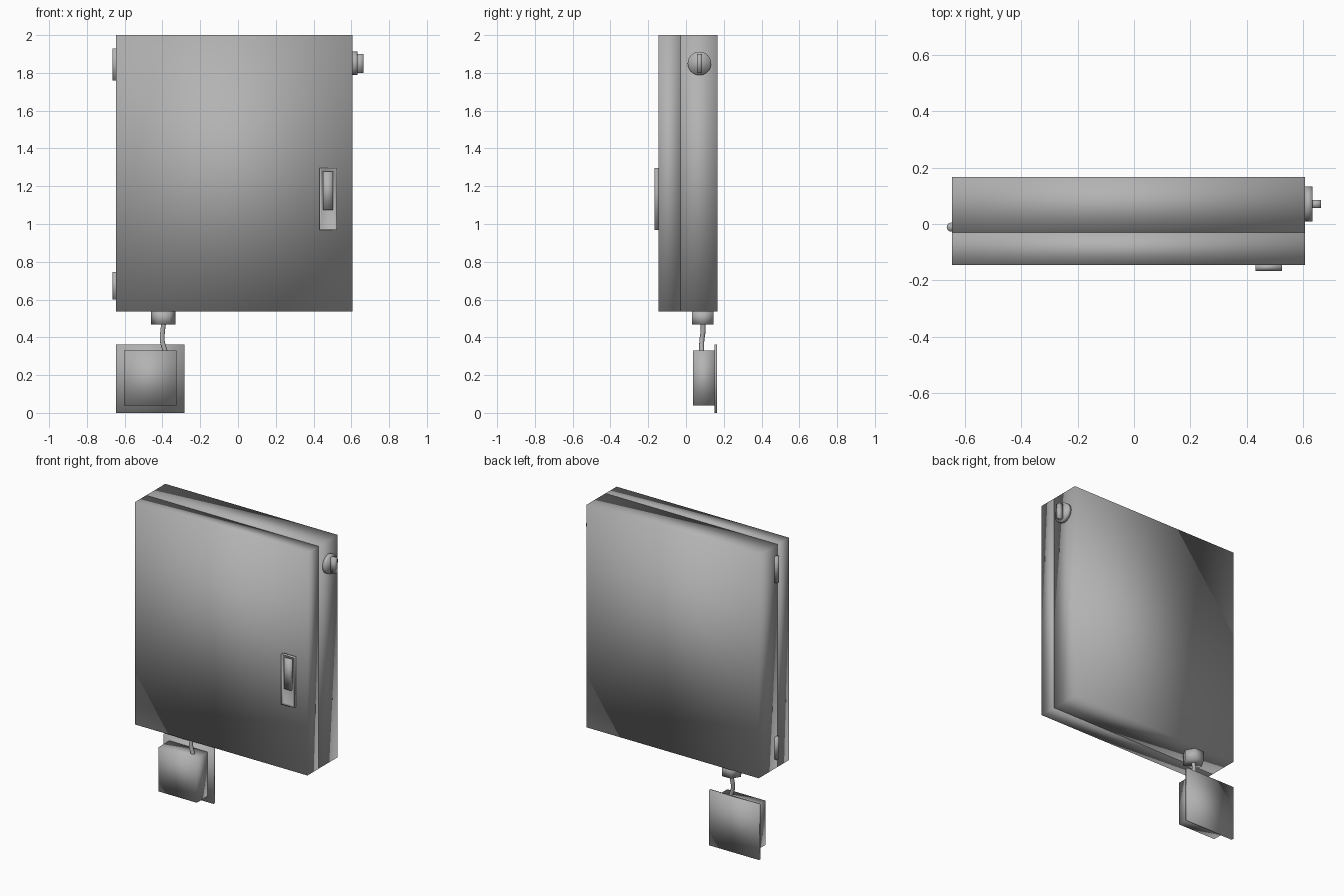
import bpy, bmesh, math
from mathutils import Matrix, Vector

if "Cube" in bpy.data.objects:
    bpy.data.objects.remove(bpy.data.objects["Cube"])

# Dark grey paint shared by all parts
paint = bpy.data.materials.new("grey_paint")
paint.diffuse_color = (0.45, 0.45, 0.45, 1)
paint.use_nodes = True
paint.node_tree.nodes["Principled BSDF"].inputs["Base Color"].default_value = paint.diffuse_color


def finish(name, bm, angle=None):
    """Turn a bmesh into a smooth-shaded object; angle keeps edges sharp."""
    bmesh.ops.recalc_face_normals(bm, faces=bm.faces[:])
    mesh = bpy.data.meshes.new(name)
    bm.to_mesh(mesh)
    bm.free()
    mesh.materials.append(paint)
    for p in mesh.polygons:
        p.use_smooth = True
    ob = bpy.data.objects.new(name, mesh)
    bpy.context.collection.objects.link(ob)
    if angle:
        bpy.ops.object.select_all(action='DESELECT')
        bpy.context.view_layer.objects.active = ob
        ob.select_set(True)
        bpy.ops.object.shade_smooth_by_angle(angle=math.radians(angle))
    return ob


def box_bm(x, y, z):
    """Box mesh from (min, max) ranges on each axis."""
    bm = bmesh.new()
    size = [r[1] - r[0] for r in (x, y, z)]
    mid = [(r[1] + r[0]) / 2 for r in (x, y, z)]
    bmesh.ops.create_cube(bm, size=1, matrix=Matrix.Translation(mid) @ Matrix.Diagonal((*size, 1)))
    return bm


def box(name, x, y, z, bevel=0):
    bm = box_bm(x, y, z)
    if bevel:
        bmesh.ops.bevel(bm, geom=bm.edges[:], offset=bevel, segments=2, affect='EDGES', profile=0.5)
    return finish(name, bm)


def cylinder(name, centre, radius, depth, axis='Z', sides=32, bevel=0, angle=None):
    bm = bmesh.new()
    rot = Matrix.Rotation(math.pi / 2, 4, 'Y' if axis == 'X' else 'Z')
    bmesh.ops.create_cone(bm, cap_ends=True, segments=sides, radius1=radius, radius2=radius,
                          depth=depth, matrix=Matrix.Translation(centre) @ rot)
    if bevel:
        rims = [e for e in bm.edges if any(len(f.verts) > 4 for f in e.link_faces)]
        bmesh.ops.bevel(bm, geom=rims, offset=bevel, segments=2, affect='EDGES', profile=0.5)
    return finish(name, bm, angle)


# Cabinet body and door
box("cabinet_body", (-0.646, 0.607), (-0.03, 0.167), (0.538, 2.0))
box("cabinet_door", (-0.646, 0.607), (-0.146, -0.03), (0.538, 2.0))

# Barrel hinges on the left edge
for label, low, high in (("upper", 1.76, 1.93), ("lower", 0.60, 0.745)):
    cylinder(label + "_hinge", (-0.649, -0.011, (low + high) / 2), 0.016, high - low, sides=16)

# Handle plate with a recessed pocket
bm = box_bm((0.431, 0.525), (-0.167, -0.144), (0.967, 1.297))
front = min(bm.faces, key=lambda f: f.calc_center_median().y)
bmesh.ops.inset_region(bm, faces=[front], thickness=0.014)
bmesh.ops.translate(bm, verts=front.verts[:], vec=Vector((0, 0.012, 0)))
finish("handle_plate", bm)

# Handle lever
box("handle_lever", (0.449, 0.503), (-0.166, -0.15), (1.074, 1.277))

# Rotary knob on the right side
cylinder("side_knob_disc", (0.619, 0.071, 1.85), 0.062, 0.028, 'X')
box("side_knob_grip", (0.63, 0.664), (0.057, 0.085), (1.80, 1.90))

# Hexagonal cable gland under the body, two corners along x
bm = bmesh.new()
centre = Matrix.Translation((-0.395, 0.088, 0.505))
bmesh.ops.create_cone(bm, cap_ends=True, segments=6, radius1=0.065, radius2=0.065, depth=0.074,
                      matrix=centre @ Matrix.Rotation(math.pi / 6, 4, 'Z'))
if max(v.co.x for v in bm.verts) < -0.335:
    bm.transform(centre @ Matrix.Rotation(math.pi / 6, 4, 'Z') @ centre.inverted())
finish("cable_gland", bm)

# Cable running from the gland to the lower box
curve = bpy.data.curves.new("cable", 'CURVE')
curve.dimensions = '3D'
curve.bevel_depth = 0.013
curve.bevel_resolution = 3
curve.use_fill_caps = True
curve.materials.append(paint)
path = [(-0.393, 0.09, 0.48), (-0.399, 0.09, 0.43), (-0.401, 0.084, 0.385), (-0.384, 0.083, 0.32)]
spline = curve.splines.new('BEZIER')
spline.bezier_points.add(len(path) - 1)
for point, co in zip(spline.bezier_points, path):
    point.co = co
    point.handle_left_type = point.handle_right_type = 'AUTO'
bpy.context.collection.objects.link(bpy.data.objects.new("cable", curve))

# Lower box on its wall plate
box("lower_box", (-0.604, -0.325), (0.036, 0.151), (0.04, 0.33))
box("wall_plate", (-0.646, -0.283), (0.15, 0.165), (0.0, 0.363))
